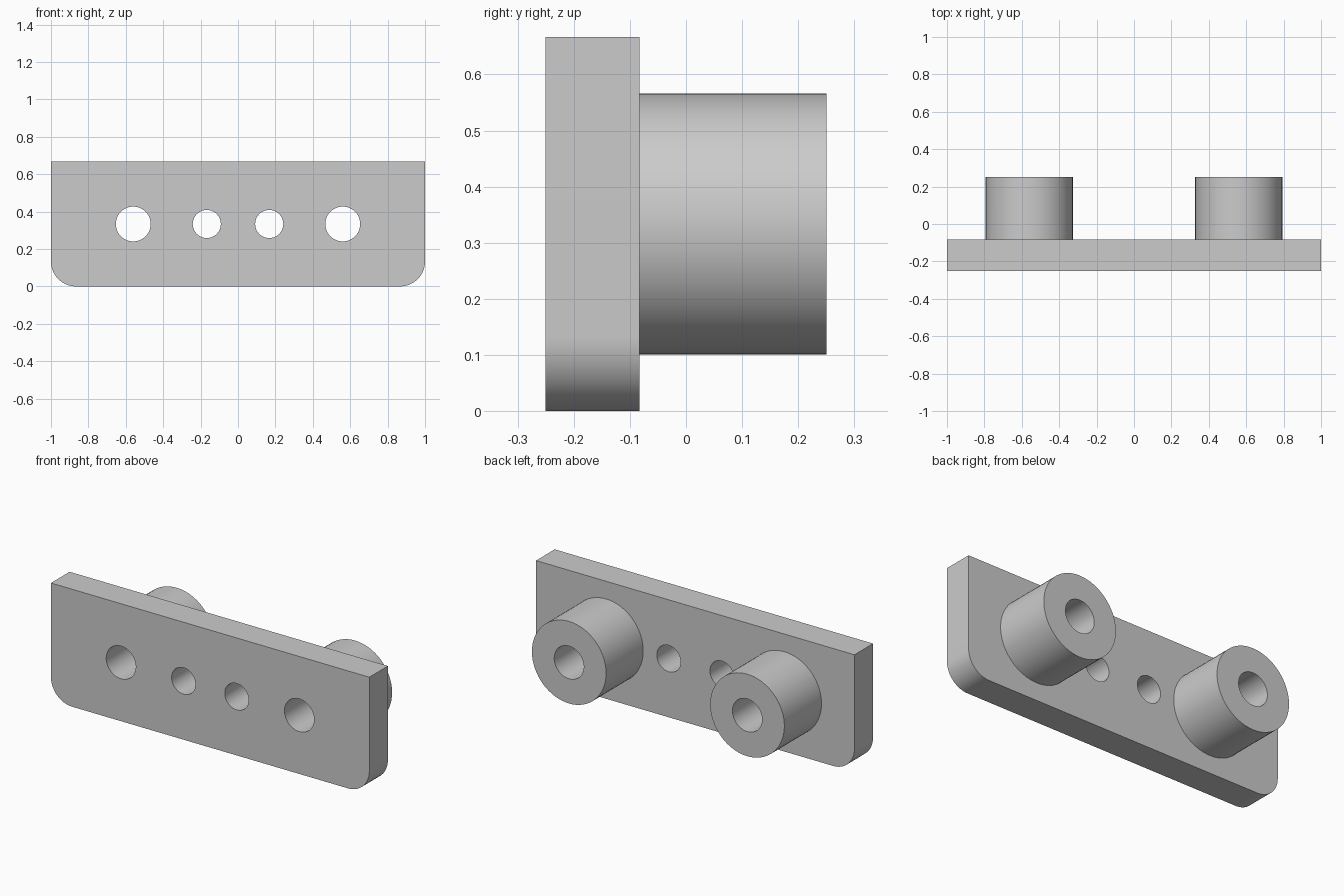
import bpy
import math
from mathutils import Matrix, Vector

cube = bpy.data.objects.get("Cube")
if cube:
    bpy.data.objects.remove(cube, do_unlink=True)

import bmesh

FRONT, SEAT, BACK = -0.25, -0.0833, 0.25
HEIGHT, CORNER = 0.667, 0.133
MID = HEIGHT / 2
BOSS_X, SCREW_X = 0.56, 0.167

grey = bpy.data.materials.new("plain_grey")
grey.use_nodes = True
grey.diffuse_color = (0.6, 0.6, 0.6, 1)
grey.node_tree.nodes["Principled BSDF"].inputs["Base Color"].default_value = grey.diffuse_color


def add_object(name, bm):
    bmesh.ops.recalc_face_normals(bm, faces=bm.faces)
    mesh = bpy.data.meshes.new(name)
    bm.to_mesh(mesh)
    bm.free()
    mesh.materials.append(grey)
    obj = bpy.data.objects.new(name, mesh)
    bpy.context.collection.objects.link(obj)
    return obj


def cylinder(name, x, radius, y0, y1):
    """Solid cylinder running front to back."""
    bm = bmesh.new()
    place = Matrix.Translation((x, (y0 + y1) / 2, MID)) @ Matrix.Rotation(math.pi / 2, 4, "X")
    bmesh.ops.create_cone(bm, cap_ends=True, segments=64, radius1=radius, radius2=radius,
                          depth=y1 - y0, matrix=place)
    return add_object(name, bm)


# Plate with two rounded lower corners
outline = [(-1, HEIGHT)]
for cx, start in ((-1 + CORNER, math.pi), (1 - CORNER, 1.5 * math.pi)):
    for i in range(17):
        a = start + i / 16 * math.pi / 2
        outline.append((cx + CORNER * math.cos(a), CORNER + CORNER * math.sin(a)))
outline.append((1, HEIGHT))
bm = bmesh.new()
face = bm.faces.new([bm.verts.new((x, FRONT, z)) for x, z in outline])
swept = bmesh.ops.extrude_face_region(bm, geom=[face])["geom"]
bmesh.ops.translate(bm, vec=Vector((0, SEAT - FRONT, 0)),
                    verts=[v for v in swept if isinstance(v, bmesh.types.BMVert)])
plate = add_object("mounting_plate", bm)

# Bosses fused to the back, then through holes drilled along y
tools = []
for side in (-1, 1):
    tools.append((cylinder("boss", side * BOSS_X, 0.233, SEAT - 0.05, BACK), "UNION"))
for side in (-1, 1):
    tools.append((cylinder("boss_drill", side * BOSS_X, 0.093, -0.4, 0.4), "DIFFERENCE"))
    tools.append((cylinder("screw_drill", side * SCREW_X, 0.075, -0.4, 0.4), "DIFFERENCE"))
for tool, operation in tools:
    mod = plate.modifiers.new(tool.name, "BOOLEAN")
    mod.operation, mod.object, mod.solver = operation, tool, "EXACT"

# Bake the result and discard the helpers
bpy.context.view_layer.update()
baked = bpy.data.meshes.new_from_object(plate.evaluated_get(bpy.context.evaluated_depsgraph_get()))
plate.modifiers.clear()
plate.data = baked
baked.materials.clear()
baked.materials.append(grey)
for tool, _ in tools:
    bpy.data.objects.remove(tool, do_unlink=True)
for poly in baked.polygons:
    poly.material_index = 0

bpy.ops.object.select_all(action="DESELECT")
plate.select_set(True)
bpy.context.view_layer.objects.active = plate
bpy.ops.object.shade_smooth_by_angle(angle=math.radians(30))
